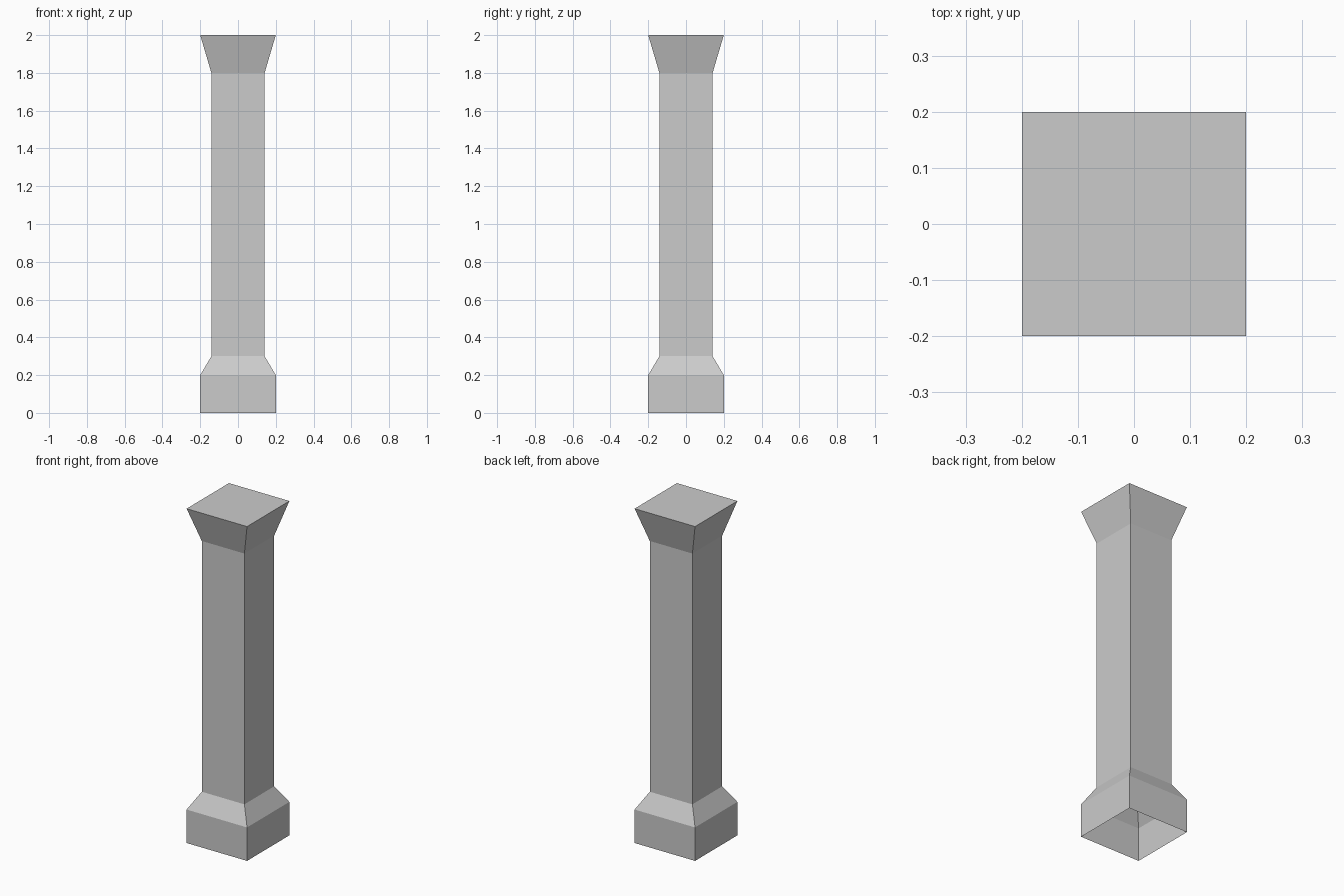
import bpy, bmesh

if "Cube" in bpy.data.objects:
    bpy.data.objects.remove(bpy.data.objects["Cube"])

# Profile of the square column: (half width, height), foot to top
PROFILE = [(0.2, 0.0), (0.2, 0.2), (0.141, 0.3), (0.141, 1.8), (0.2, 2.0)]

bm = bmesh.new()


def square_ring(half, z):
    corners = [(-1, -1), (1, -1), (1, 1), (-1, 1)]
    return [bm.verts.new((x * half, y * half, z)) for x, y in corners]


# Plinth, sloped shoulder, shaft and flared capital as one hollow skin
rings = [square_ring(half, z) for half, z in PROFILE]
for low, high in zip(rings, rings[1:]):
    for i in range(4):
        j = (i + 1) % 4
        bm.faces.new((low[i], low[j], high[j], high[i]))

# Closed top; the underside stays open
bm.faces.new(rings[-1])

mesh = bpy.data.meshes.new("column")
bm.to_mesh(mesh)
bm.free()
bpy.context.collection.objects.link(bpy.data.objects.new("column", mesh))
